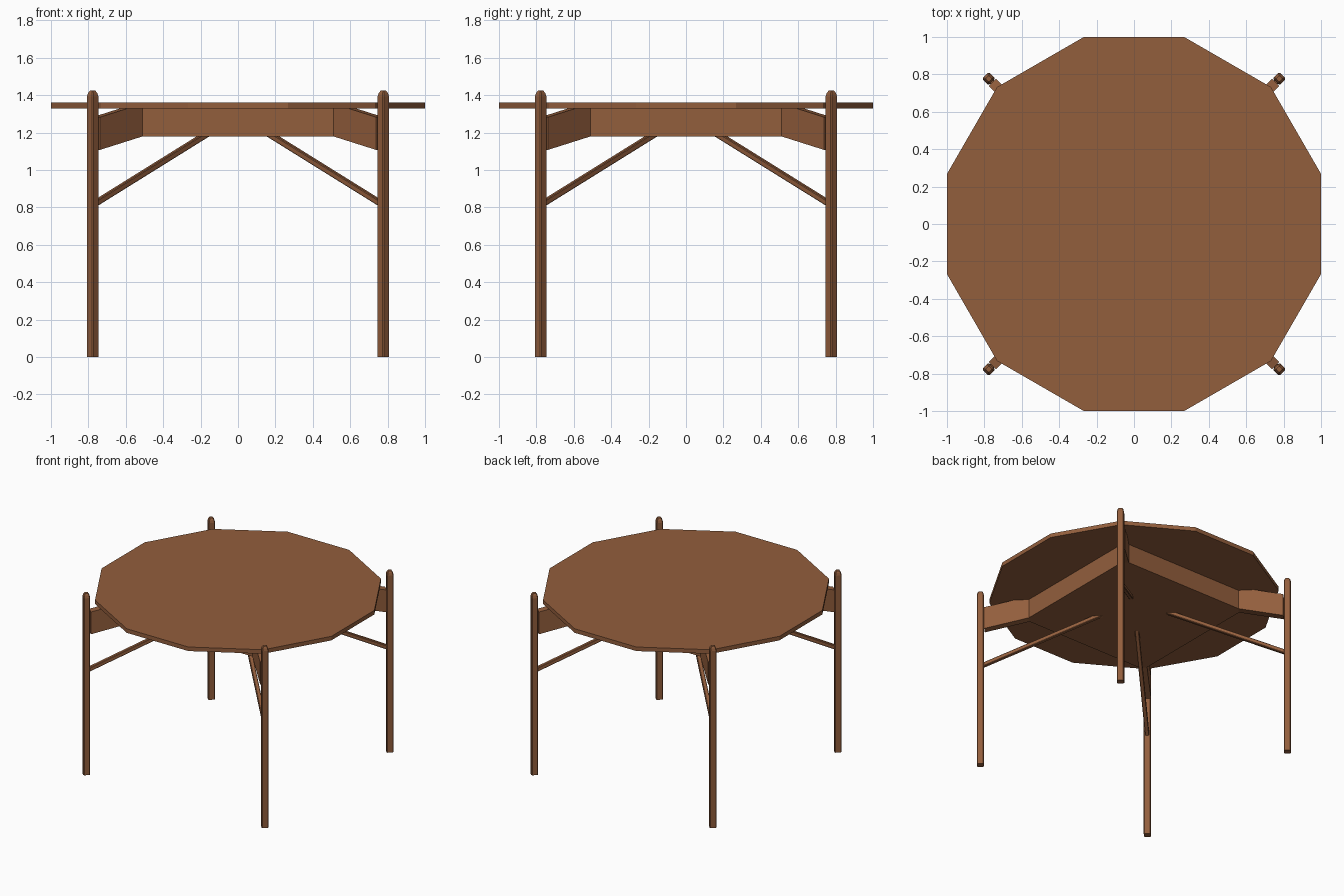
import bpy, bmesh, math
from mathutils import Vector, Matrix

if "Cube" in bpy.data.objects:
    bpy.data.objects.remove(bpy.data.objects["Cube"])

wood = bpy.data.materials.new("warm brown wood")
wood.diffuse_color = (0.29, 0.112, 0.046, 1)
wood.use_nodes = True
wood.node_tree.nodes["Principled BSDF"].inputs["Base Color"].default_value = wood.diffuse_color


def finish(name, bm):
    bmesh.ops.recalc_face_normals(bm, faces=bm.faces[:])
    me = bpy.data.meshes.new(name)
    bm.to_mesh(me)
    bm.free()
    me.materials.append(wood)
    ob = bpy.data.objects.new(name, me)
    bpy.context.collection.objects.link(ob)
    return ob


def loft(name, rings):
    """Closed solid through a list of equal-length point rings."""
    bm = bmesh.new()
    rows = [[bm.verts.new(p) for p in ring] for ring in rings]
    n = len(rows[0])
    for a, b in zip(rows, rows[1:]):
        for i in range(n):
            j = (i + 1) % n
            bm.faces.new((a[i], a[j], b[j], b[i]))
    bm.faces.new(rows[0][::-1])
    bm.faces.new(rows[-1])
    return finish(name, bm)


def soft_square(side, bevel):
    """Square section with clipped corners."""
    h, k = side / 2, side / 2 - bevel
    return [(h, -k), (h, k), (k, h), (-k, h), (-h, k), (-h, -k), (-k, -h), (k, -h)]


# Twelve-sided tabletop
R = 1 / math.cos(math.radians(15))
dodecagon = [(R * math.cos(math.radians(15 + 30 * i)),
              R * math.sin(math.radians(15 + 30 * i))) for i in range(12)]
loft("tabletop", [[(x, y, z) for x, y in dodecagon] for z in (1.33, 1.362)])

# Solid apron block with clipped corners where the arms leave
block = soft_square(1.10, 0.04)
loft("apron_block", [[(x, y, z) for x, y in block] for z in (1.18, 1.355)])

S = math.sqrt(2)
LEG = 0.777 * S          # leg distance from centre along the diagonal
ARM = 0.53 * S           # arm start at the clipped corner
leg_section = soft_square(0.05, 0.006)
brace_section = soft_square(0.03, 0.004)

for i, corner in enumerate(("back_right", "back_left", "front_left", "front_right")):
    turn = Matrix.Rotation(math.radians(45 + 90 * i), 4, 'Z')

    # Leg with a chamfered tip
    leg = loft(corner + "_leg", [
        [(LEG + x * s, y * s, z) for x, y in leg_section]
        for z, s in ((0, 1), (1.392, 1), (1.41, 0.82), (1.424, 0.48))])

    # Arm sloping down from the apron corner to the leg
    w = 0.0283
    arm = loft(corner + "_arm", [
        [(r, -w, z), (r, w, z), (r, w, z + 0.175), (r, -w, z + 0.175)]
        for r, z in ((ARM, 1.18), (0.757 * S, 1.108))])

    # Thin diagonal brace from the leg to the underside of the apron
    a, b = Vector((LEG, 0, 0.813)), Vector((0.155 * S, 0, 1.2))
    d = (b - a).normalized()
    side = Vector((0, 1, 0))
    up = d.cross(side)
    brace = loft(corner + "_brace", [
        [p + side * u + up * v for u, v in brace_section] for p in (a, b)])

    for ob in (leg, arm, brace):
        ob.data.transform(turn)
